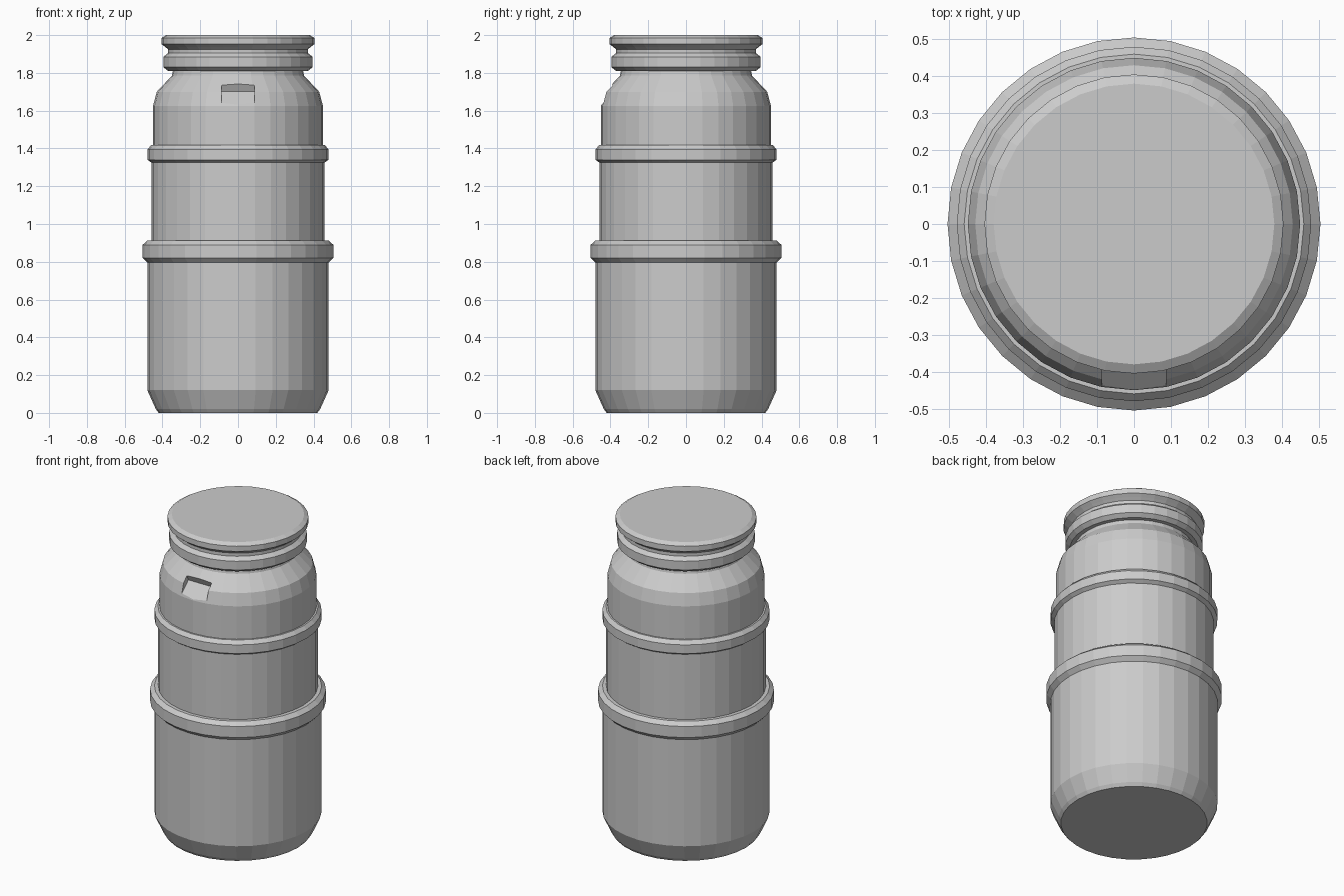
import bpy, bmesh, math

if "Cube" in bpy.data.objects:
    bpy.data.objects.remove(bpy.data.objects["Cube"])

SIDES = 32

# canister profile (radius, height), bottom to top
profile = [
    (0.42, 0.0), (0.435, 0.02), (0.48, 0.12), (0.48, 0.795),      # lower body
    (0.505, 0.82), (0.505, 0.89), (0.48, 0.912), (0.458, 0.912),  # wide rib
    (0.458, 1.325), (0.48, 1.34), (0.48, 1.395), (0.46, 1.417),   # narrow rib
    (0.45, 1.417), (0.45, 1.625), (0.43, 1.70), (0.35, 1.785),    # shoulder
    (0.345, 1.81), (0.37, 1.81), (0.395, 1.83), (0.395, 1.885),   # neck ring
    (0.37, 1.905), (0.37, 1.925), (0.385, 1.937),                 # groove
    (0.405, 1.952), (0.405, 1.985), (0.38, 2.0),                  # lid
]


def to_object(name, bm):
    bmesh.ops.recalc_face_normals(bm, faces=bm.faces)
    mesh = bpy.data.meshes.new(name)
    bm.to_mesh(mesh)
    bm.free()
    obj = bpy.data.objects.new(name, mesh)
    bpy.context.collection.objects.link(obj)
    return obj


def lathe(name, points):
    bm = bmesh.new()
    rings = []
    for r, z in points:
        angles = [2 * math.pi * i / SIDES for i in range(SIDES)]
        rings.append([bm.verts.new((r * math.cos(a), r * math.sin(a), z)) for a in angles])
    for low, high in zip(rings, rings[1:]):
        for i in range(SIDES):
            j = (i + 1) % SIDES
            bm.faces.new((low[i], low[j], high[j], high[i]))
    bm.faces.new(rings[0][::-1])
    bm.faces.new(rings[-1])
    return to_object(name, bm)


def prism(name, outline, half_width):
    bm = bmesh.new()
    left = [bm.verts.new((-half_width, y, z)) for y, z in outline]
    right = [bm.verts.new((half_width, y, z)) for y, z in outline]
    bm.faces.new(left)
    bm.faces.new(right[::-1])
    for i in range(len(outline)):
        j = (i + 1) % len(outline)
        bm.faces.new((left[i], left[j], right[j], right[i]))
    return to_object(name, bm)


canister = lathe("canister", profile)

# sloped notch in the front of the shoulder
cutter = prism("notch_cutter",
               [(-0.52, 1.565), (-0.372, 1.702), (-0.392, 1.743), (-0.52, 1.80)], 0.087)
cutter.hide_render = True
mod = canister.modifiers.new("notch", 'BOOLEAN')
mod.operation = 'DIFFERENCE'
mod.solver = 'EXACT'
mod.object = cutter
bpy.context.view_layer.objects.active = canister
bpy.ops.object.modifier_apply(modifier=mod.name)
bpy.data.objects.remove(cutter)
